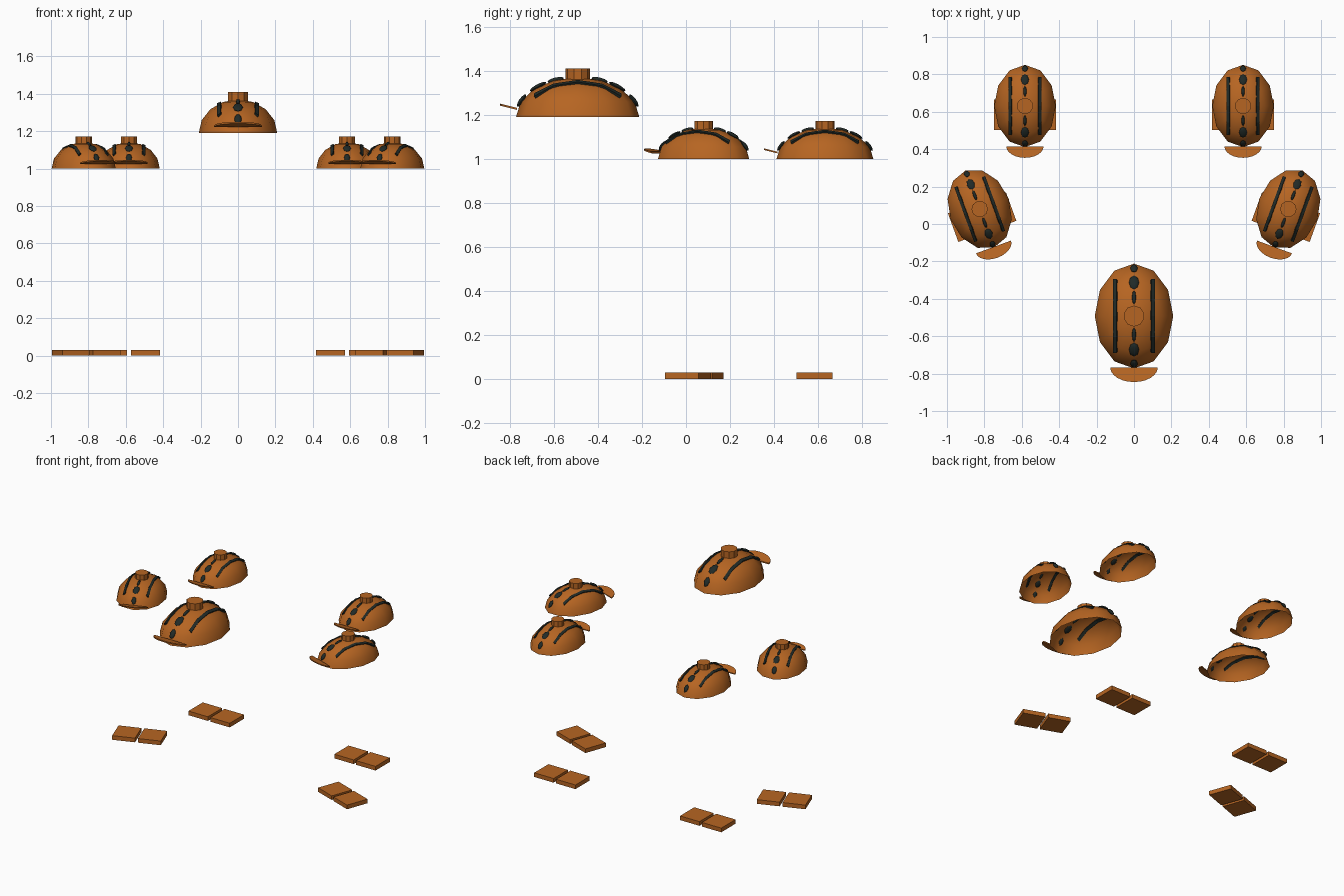
import bpy, bmesh, math
from mathutils import Vector, Matrix

if "Cube" in bpy.data.objects:
    bpy.data.objects.remove(bpy.data.objects["Cube"])

def material(name, col):
    m = bpy.data.materials.new(name)
    m.diffuse_color = (*col, 1)
    m.use_nodes = True
    m.node_tree.nodes["Principled BSDF"].inputs["Base Color"].default_value = m.diffuse_color
    return m

BROWN = material("brown_shell", (0.47, 0.13, 0.016))
DARK = material("dark_stripe", (0.015, 0.023, 0.02))
RX, RY, H = 0.21, 0.28, 0.18      # half width, half length, height of the dome

def finish(bm, name, mat, matrix, smooth=None, normals=True):
    if normals:
        bmesh.ops.recalc_face_normals(bm, faces=bm.faces[:])
    me = bpy.data.meshes.new(name)
    bm.to_mesh(me)
    bm.free()
    ob = bpy.data.objects.new(name, me)
    bpy.context.collection.objects.link(ob)
    me.materials.append(mat)
    ob.matrix_world = matrix
    if smooth:
        bpy.ops.object.select_all(action='DESELECT')
        ob.select_set(True)
        bpy.context.view_layer.objects.active = ob
        bpy.ops.object.shade_smooth_by_angle(angle=math.radians(smooth))
    return ob

def dome_z(x, y):
    return H * math.sqrt(max(0.0, 1 - (x / RX) ** 2 - (y / RY) ** 2))

def dome_normal(x, y):
    return Vector((x / RX ** 2, y / RY ** 2, dome_z(x, y) / H ** 2)).normalized()

def helmet(tag, matrix):
    # open half-ellipsoid shell
    bm = bmesh.new()
    bmesh.ops.create_uvsphere(bm, u_segments=12, v_segments=8, radius=1)
    bmesh.ops.delete(bm, geom=[v for v in bm.verts if v.co.z < -0.01], context='VERTS')
    bmesh.ops.scale(bm, vec=(RX, RY, H), verts=bm.verts)
    finish(bm, tag + "_dome", BROWN, matrix, 60, False)

    # top button
    bm = bmesh.new()
    bmesh.ops.create_cone(bm, cap_ends=True, segments=10, radius1=0.056, radius2=0.056,
                          depth=0.05, matrix=Matrix.Translation((0, 0, 0.195)))
    finish(bm, tag + "_button", BROWN, matrix)

    # half-disc visor, tilted up toward its tip
    bm = bmesh.new()
    n = 12
    pts = [(0.127 * math.cos(math.pi * i / n), -0.275 - 0.078 * math.sin(math.pi * i / n))
           for i in range(n + 1)]
    f = bm.faces.new([bm.verts.new((x, y, 0.032 - 0.25 * (y + 0.275))) for x, y in pts])
    ext = bmesh.ops.extrude_face_region(bm, geom=[f])["geom"]
    bmesh.ops.translate(bm, vec=(0, 0, 0.009),
                        verts=[g for g in ext if isinstance(g, bmesh.types.BMVert)])
    finish(bm, tag + "_visor", BROWN, matrix)

    # long side stripes: square bars swept along the dome
    bm = bmesh.new()
    for x in (-0.1, 0.1):
        prev = None
        ys = (-0.195, -0.11, 0, 0.11, 0.195)
        for y in ys:
            nrm = dome_normal(x, y)
            p = Vector((x, y, dome_z(x, y)))
            side = Vector((0, 1, 0)).cross(nrm).normalized() * 0.011
            ring = [bm.verts.new(p + s * side + o * nrm)
                    for s, o in ((-1, -0.012), (1, -0.012), (1, 0.006), (-1, 0.006))]
            if prev:
                for i in range(4):
                    j = (i + 1) % 4
                    bm.faces.new((prev[i], prev[j], ring[j], ring[i]))
            if y in (ys[0], ys[-1]):
                bm.faces.new(ring)
            prev = ring
    finish(bm, tag + "_side_stripes", DARK, matrix)

    # centre line of spots: end spot, large spot, narrow spot on each half
    bm = bmesh.new()
    for sgn in (-1, 1):
        for y, rx, ry in ((0.1, 0.011, 0.038), (0.18, 0.027, 0.042), (0.255, 0.02, 0.034)):
            y *= sgn
            rot = dome_normal(0, y).to_track_quat('Z', 'Y').to_matrix()
            nrm = dome_normal(0, y)
            ax = Vector((1, 0, 0))
            rot = Matrix((ax, nrm.cross(ax), nrm)).transposed().to_4x4()
            bmesh.ops.create_uvsphere(
                bm, u_segments=8, v_segments=6, radius=1,
                matrix=Matrix.Translation((0, y, dome_z(0, y))) @ rot
                @ Matrix.Diagonal((rx, ry, 0.011, 1)))
    finish(bm, tag + "_centre_spots", DARK, matrix, 50)

def foot_plates(tag, matrix):
    # two flat slabs side by side
    for side, x in (("left", -0.0875), ("right", 0.0875)):
        bm = bmesh.new()
        bmesh.ops.create_cube(bm, size=1, matrix=Matrix.Translation((x, 0, 0.015))
                              @ Matrix.Diagonal((0.155, 0.163, 0.03, 1)))
        finish(bm, tag + "_plate_" + side, BROWN, matrix)

def place(x, y, z, deg, s=1.0):
    return (Matrix.Translation((x, y, z)) @ Matrix.Rotation(math.radians(deg), 4, 'Z')
            @ Matrix.Scale(s, 4))

# large front helmet
helmet("front_helmet", place(0, -0.492, 1.19, 0))

# four smaller helmets with floor plates, mirrored left and right
for s, side in ((-1, "left"), (1, "right")):
    helmet("rear_" + side, place(s * 0.583, 0.631, 1.0, 0, 0.785))
    foot_plates("rear_" + side, place(s * 0.583, 0.584, 0, 0))
    helmet("middle_" + side, place(s * 0.825, 0.08, 1.0, -s * 20, 0.785))
    foot_plates("middle_" + side, place(s * 0.812, 0.037, 0, -s * 20))
